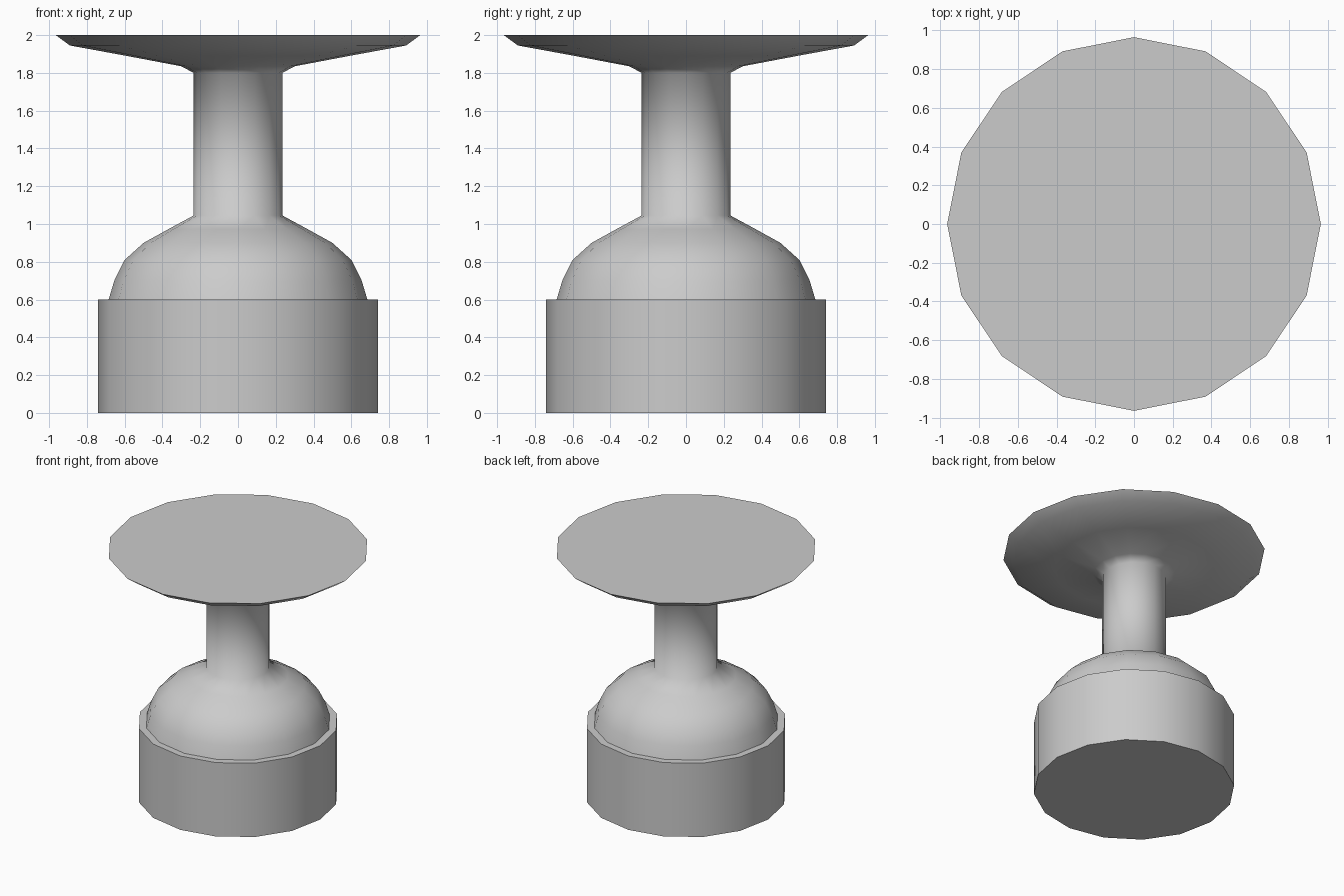
import bpy
import math

if "Cube" in bpy.data.objects:
    bpy.data.objects.remove(bpy.data.objects["Cube"], do_unlink=True)

SIDES = 16

grey = bpy.data.materials.new("plain grey")
grey.use_nodes = True
colour = (0.6, 0.6, 0.6, 1.0)
grey.diffuse_color = colour
grey.node_tree.nodes["Principled BSDF"].inputs["Base Color"].default_value = colour


def lathe(name, profile):
    """Spin a (radius, height) profile about z and cap both ends."""
    verts, faces = [], []
    for r, z in profile:
        for i in range(SIDES):
            a = 2 * math.pi * i / SIDES
            verts.append((r * math.cos(a), r * math.sin(a), z))
    for k in range(len(profile) - 1):
        for i in range(SIDES):
            j = (i + 1) % SIDES
            low, high = k * SIDES, (k + 1) * SIDES
            faces.append((low + i, low + j, high + j, high + i))
    last = (len(profile) - 1) * SIDES
    faces.append(tuple(reversed(range(SIDES))))
    faces.append(tuple(range(last, last + SIDES)))
    mesh = bpy.data.meshes.new(name)
    mesh.from_pydata(verts, [], faces)
    mesh.materials.append(grey)
    obj = bpy.data.objects.new(name, mesh)
    bpy.context.collection.objects.link(obj)
    bpy.ops.object.select_all(action="DESELECT")
    obj.select_set(True)
    bpy.context.view_layer.objects.active = obj
    bpy.ops.object.shade_smooth_by_angle(angle=math.radians(68))
    return obj


# Drum base, domed shoulder, slim neck and flared flat top in one turned body
lathe("turned_pedestal", [
    (0.74, 0.0), (0.74, 0.6),
    (0.685, 0.6), (0.655, 0.70), (0.60, 0.81), (0.50, 0.90), (0.37, 0.972),
    (0.235, 1.045), (0.235, 1.80),
    (0.30, 1.835), (0.59, 1.89), (0.89, 1.945), (0.965, 2.0),
])
